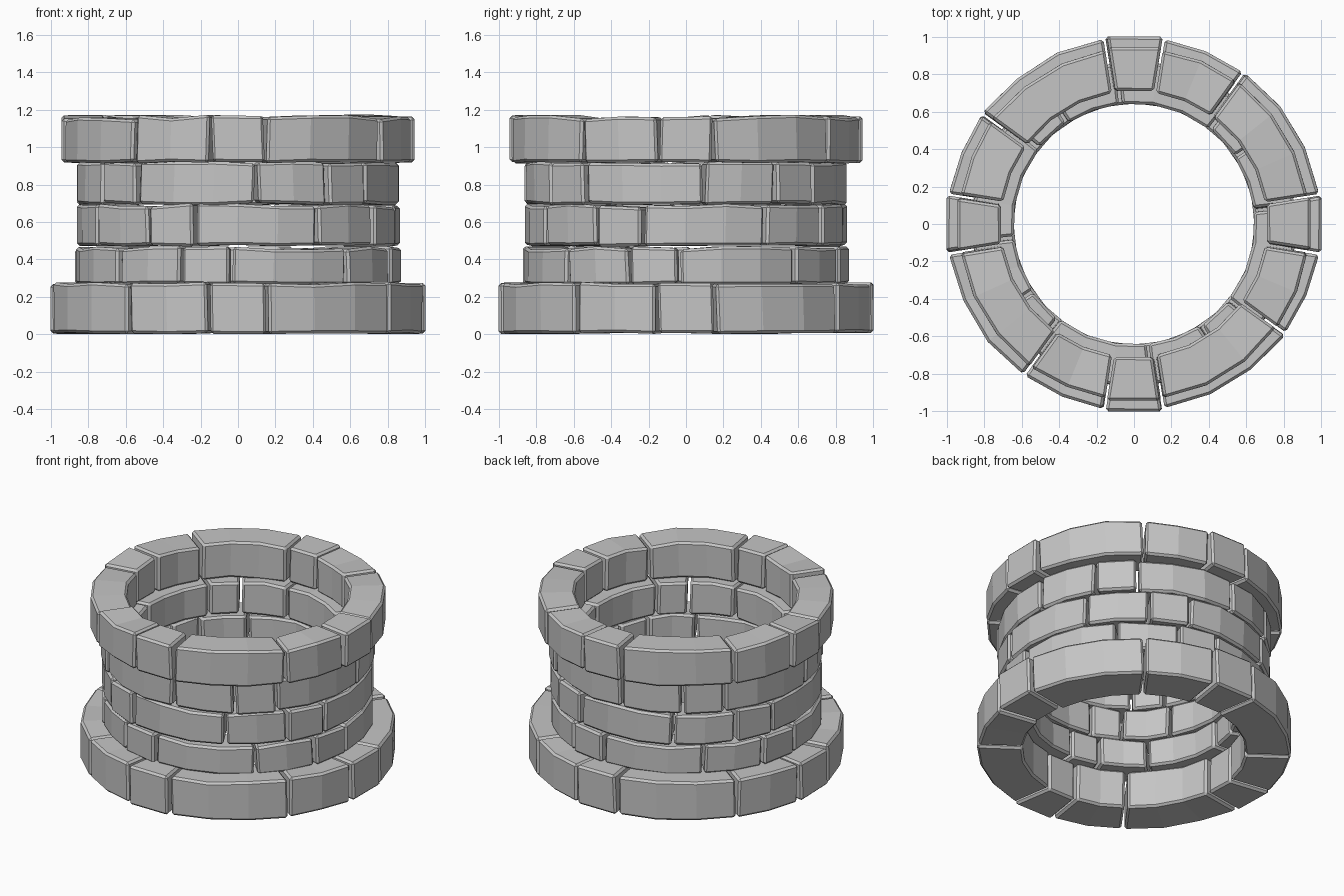
import bpy, bmesh, math, random

if "Cube" in bpy.data.objects:
    bpy.data.objects.remove(bpy.data.objects["Cube"])

random.seed(7)

stone = bpy.data.materials.new("grey stone")
stone.diffuse_color = (0.56, 0.56, 0.56, 1.0)
stone.use_nodes = True
stone.node_tree.nodes["Principled BSDF"].inputs["Base Color"].default_value = stone.diffuse_color

# Each quarter of a course: one short, one long and one medium block (degrees, facets)
PATTERN = [(18, 1), (45, 3), (27, 2)]
HALF_GAP = 0.009


def add_block(bm, a0, a1, facets, r_in, r_out, z0, z1, wob_bottom, wob_top, wob_r):
    """One curved stone, made of cross-sections swept around the ring."""
    sections = []
    lean = random.uniform(-0.006, 0.006)
    for i in range(facets + 1):
        t = i / facets
        dz0 = random.uniform(-wob_bottom, wob_bottom)
        dz1 = random.uniform(-wob_top, wob_top)
        dr = random.uniform(-wob_r, wob_r) if facets > 1 else 0.0
        ring = []
        for r, z, s in ((r_in, z0 + dz0, -1), (r_out + dr, z0 + dz0, -1),
                        (r_out + dr, z1 + dz1, 1), (r_in, z1 + dz1, 1)):
            # keep the joints an even width from inside to outside
            trim = HALF_GAP / r
            a = (a0 + trim) * (1 - t) + (a1 - trim) * t + s * lean
            # push facet corners out so flat faces sit near the true radius
            rr = r / math.cos((a1 - a0) / facets / 2) if facets == 1 else r
            ring.append(bm.verts.new((rr * math.cos(a), rr * math.sin(a), max(z, 0.0))))
        sections.append(ring)
    for p, q in zip(sections, sections[1:]):
        for j in range(4):
            k = (j + 1) % 4
            bm.faces.new((p[j], p[k], q[k], q[j]))
    bm.faces.new(sections[0][::-1])
    bm.faces.new(sections[-1])


def add_course(name, centre, r_in, r_out, z0, z1, wob_bottom, wob_top, wob_r):
    """A full ring of stones; centre = angle of the short block from the front."""
    bm = bmesh.new()
    angle = -90 + centre - 9
    for quarter in range(4):
        for width, facets in PATTERN:
            add_block(bm, math.radians(angle), math.radians(angle + width), facets,
                      r_in, r_out, z0, z1, wob_bottom, wob_top, wob_r)
            angle += width
    bmesh.ops.recalc_face_normals(bm, faces=bm.faces[:])
    mesh = bpy.data.meshes.new(name)
    bm.to_mesh(mesh)
    bm.free()
    mesh.materials.append(stone)
    obj = bpy.data.objects.new(name, mesh)
    bpy.context.collection.objects.link(obj)
    # chipped stone edges
    bevel = obj.modifiers.new("chamfer", 'BEVEL')
    bevel.width = 0.014
    bevel.segments = 1
    bevel.limit_method = 'ANGLE'
    bevel.angle_limit = math.radians(40)
    return obj


# Wide foot, three staggered wall courses, overhanging rim
add_course("base_course", 0.0, 0.71, 1.0, 0.006, 0.272, 0.005, 0.008, 0.004)
add_course("lower_wall_course", -11.5, 0.645, 0.865, 0.268, 0.462, 0.004, 0.010, 0.004)
add_course("middle_wall_course", -24.5, 0.645, 0.865, 0.474, 0.690, 0.005, 0.012, 0.005)
add_course("upper_wall_course", -47.5, 0.645, 0.865, 0.697, 0.918, 0.008, 0.006, 0.004)
add_course("rim_course", 0.0, 0.71, 0.942, 0.918, 1.160, 0.006, 0.014, 0.004)
